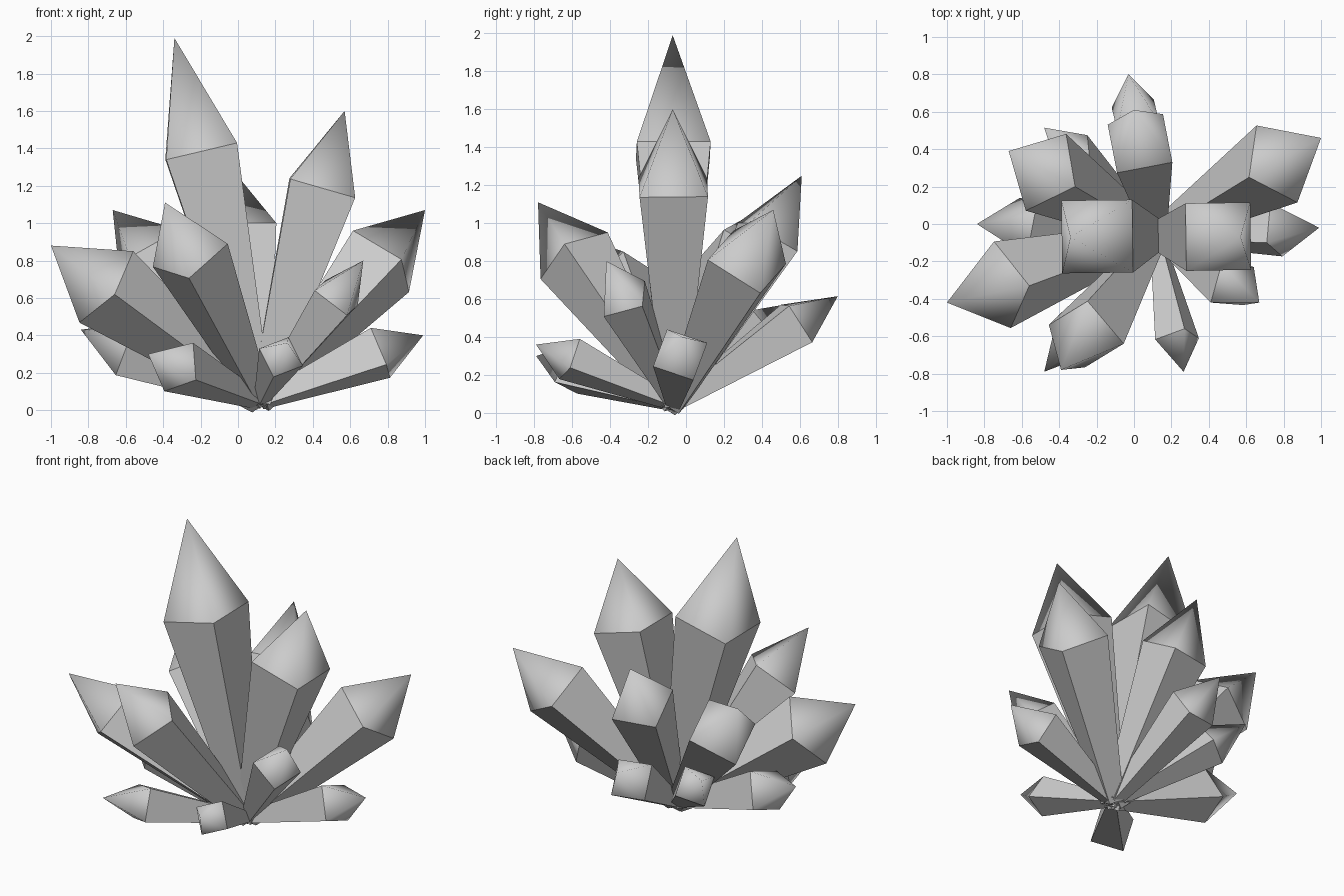
import bpy
from mathutils import Vector

if "Cube" in bpy.data.objects:
    bpy.data.objects.remove(bpy.data.objects["Cube"])

ROOT = Vector((0.12, -0.06, 0.045))   # common point the crystals grow from
BASE_RATIO = 0.3                      # width at root relative to shoulder

# name: (tip, one shoulder corner)
CRYSTALS = {
    "main_crystal":            ((-.34, -.07, 1.99), (-.01, .13, 1.43)),
    "second_crystal":          ((.57, -.07, 1.60), (.275, .11, 1.24)),
    "front_left_crystal":      ((-1.0, -.42, .88), (-.56, -.33, .85)),
    "front_crystal":           ((-.39, -.78, 1.11), (-.055, -.64, .89)),
    "back_right_crystal":      ((1.0, .46, 1.07), (.615, .25, .96)),
    "back_crystal":            ((0, .61, 1.25), (.205, .33, 1.0)),
    "back_left_crystal":       ((-.67, .39, 1.07), (-.315, .20, .965)),
    "front_right_crystal":     ((.67, -.42, .80), (.41, -.42, .64)),
    "low_right_crystal":       ((.99, -.02, .40), (.71, -.10, .44)),
    "low_left_crystal":        ((-.84, 0, .43), (-.61, .14, .26)),
    "low_front_crystal":       ((.265, -.79, .36), (.27, -.56, .39)),
    "low_front_left_crystal":  ((-.48, -.79, .30), (-.24, -.61, .36)),
    "low_back_crystal":        ((-.03, .80, .615), (-.09, .50, .57)),
    "low_back_left_crystal":   ((-.48, .515, .57), (-.25, .475, .39)),
}


def crystal(name, tip, corner):
    """Square tapered shaft with a pyramid point."""
    tip, corner = Vector(tip), Vector(corner)
    axis = (tip - ROOT).normalized()
    centre = ROOT + axis * (corner - ROOT).dot(axis)
    u = corner - centre
    v = axis.cross(u)
    spokes = (u, v, -u, -v)
    verts = [ROOT + s * BASE_RATIO for s in spokes]
    verts += [centre + s for s in spokes] + [tip]
    faces = [(3, 2, 1, 0)]
    for i in range(4):
        j = (i + 1) % 4
        faces += [(i, j, j + 4, i + 4), (i + 4, j + 4, 8)]
    mesh = bpy.data.meshes.new(name)
    mesh.from_pydata(verts, [], faces)
    # flat shaft, softly shaded point
    for p in mesh.polygons:
        p.use_smooth = len(p.vertices) == 3
    mesh.update()
    bpy.context.collection.objects.link(bpy.data.objects.new(name, mesh))


for name, (tip, corner) in CRYSTALS.items():
    crystal(name, tip, corner)
